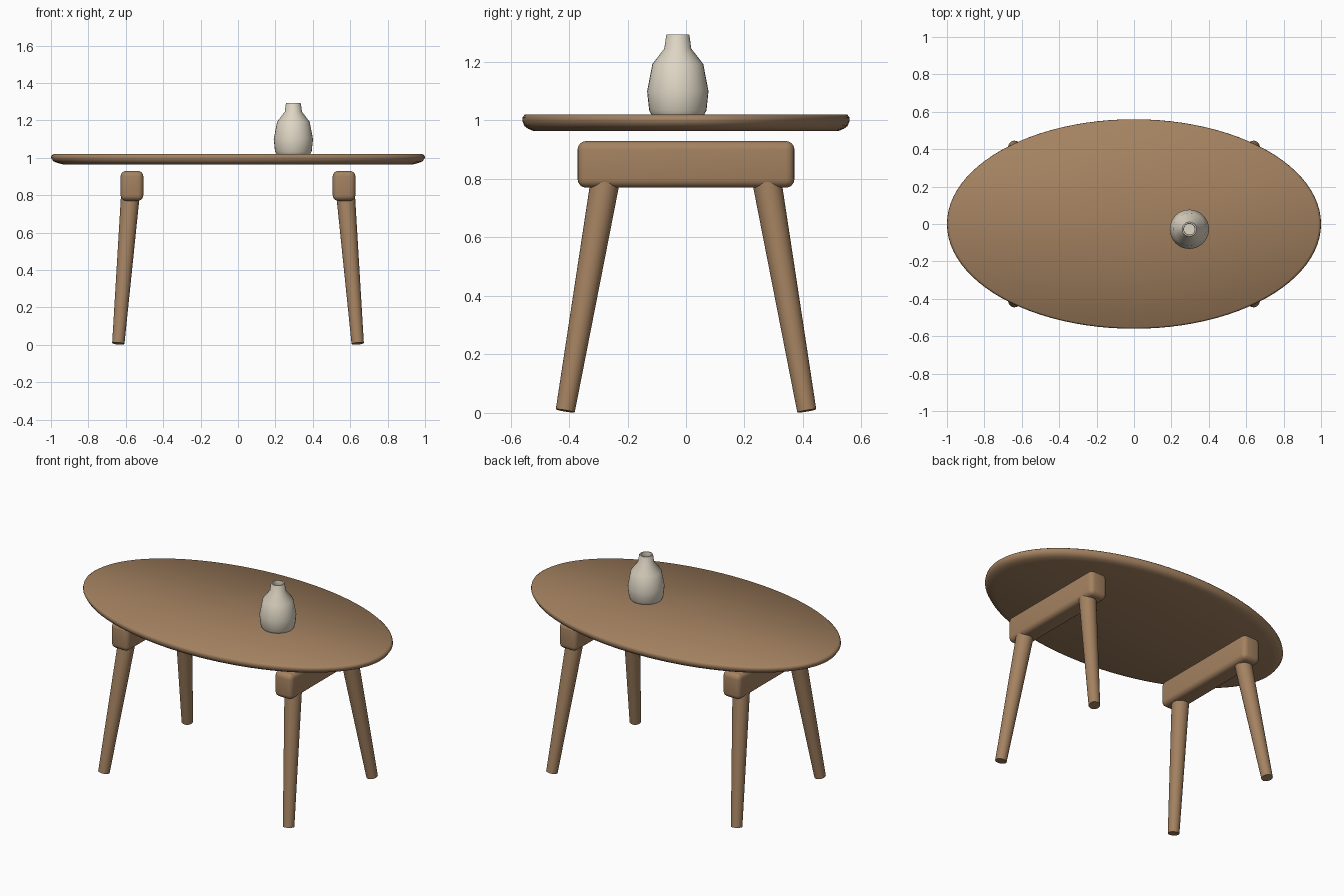
import bpy, bmesh, math
from mathutils import Vector

if "Cube" in bpy.data.objects:
    bpy.data.objects.remove(bpy.data.objects["Cube"])


def material(name, rgb):
    m = bpy.data.materials.new(name)
    m.diffuse_color = (*rgb, 1)
    m.use_nodes = True
    m.node_tree.nodes["Principled BSDF"].inputs["Base Color"].default_value = m.diffuse_color
    return m


WOOD = material("warm wood", (0.37, 0.222, 0.118))
CLAY = material("pale clay", (0.73, 0.67, 0.55))


def add_object(name, bm, mat, angle=None):
    """Turn a bmesh into a smooth-shaded object."""
    bmesh.ops.recalc_face_normals(bm, faces=bm.faces)
    mesh = bpy.data.meshes.new(name)
    bm.to_mesh(mesh)
    bm.free()
    ob = bpy.data.objects.new(name, mesh)
    bpy.context.collection.objects.link(ob)
    mesh.materials.append(mat)
    for p in mesh.polygons:
        p.use_smooth = True
    if angle:
        bpy.ops.object.select_all(action='DESELECT')
        ob.select_set(True)
        bpy.context.view_layer.objects.active = ob
        bpy.ops.object.shade_smooth_by_angle(angle=math.radians(angle))
    return ob


def lathe(profile, sides):
    """Spin (radius, height) points around z; the ends lie on the axis."""
    bm = bmesh.new()
    verts = [bm.verts.new((r, 0, z)) for r, z in profile]
    edges = [bm.edges.new(pair) for pair in zip(verts, verts[1:])]
    bmesh.ops.spin(bm, geom=verts + edges, cent=(0, 0, 0), axis=(0, 0, 1),
                   angle=math.tau, steps=sides, use_duplicate=False)
    bmesh.ops.remove_doubles(bm, verts=bm.verts, dist=0.0005)
    return bm


# Oval tabletop with a soft, undercut rim
bm = lathe([(0, 1.02), (0.985, 1.02), (0.997, 1.012), (1.0, 1.0),
            (0.987, 0.981), (0.965, 0.972), (0.932, 0.964), (0, 0.964)], 96)
bmesh.ops.scale(bm, vec=(1, 0.56, 1), verts=bm.verts)
add_object("tabletop", bm, WOOD)

for sx, side in ((-1, "left"), (1, "right")):
    # Rounded cross rail
    bm = bmesh.new()
    bmesh.ops.create_cube(bm, size=1)
    bmesh.ops.scale(bm, vec=(0.122, 0.742, 0.16), verts=bm.verts)
    bmesh.ops.bevel(bm, geom=bm.edges[:], offset=0.03, segments=4,
                    profile=0.5, affect='EDGES')
    rail = add_object(side + "_rail", bm, WOOD, 35)
    rail.location = (sx * 0.567, 0, 0.85)

    # Splayed, tapered legs
    for sy, end in ((-1, "front"), (1, "back")):
        foot = Vector((sx * 0.64, sy * 0.413, 0.007))
        head = Vector((sx * 0.576, sy * 0.276, 0.795))
        axis = head - foot
        bm = bmesh.new()
        bmesh.ops.create_cone(bm, cap_ends=True, segments=24, radius1=0.033,
                              radius2=0.05, depth=axis.length)
        leg = add_object(f"{end}_{side}_leg", bm, WOOD, 35)
        leg.location = (foot + head) / 2
        leg.rotation_euler = axis.to_track_quat('Z', 'Y').to_euler()

# Hollow vase
outer = [(0, 1.02), (0.09, 1.02), (0.098, 1.034), (0.105, 1.1),
         (0.087, 1.193), (0.046, 1.246), (0.04, 1.29), (0.038, 1.294)]
inner = [(0.031, 1.294), (0.029, 1.288), (0.036, 1.243), (0.077, 1.188),
         (0.095, 1.1), (0.088, 1.04), (0, 1.032)]
vase = add_object("vase", lathe(outer + inner, 32), CLAY, 50)
vase.location = (0.296, -0.028, 0)
